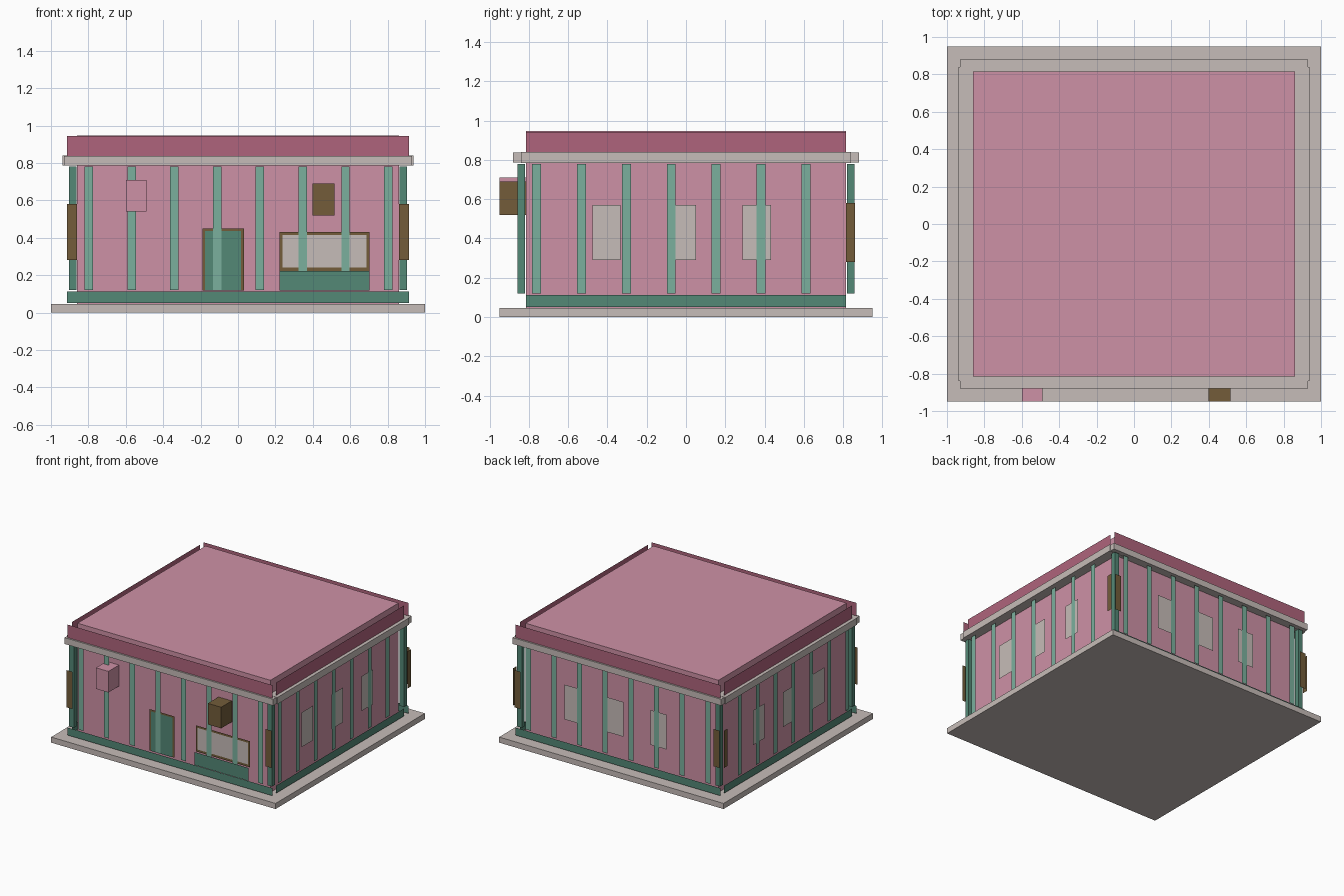
import bpy
import bmesh

default_cube = bpy.data.objects.get("Cube")
if default_cube:
    bpy.data.objects.remove(default_cube, do_unlink=True)


def material(name, rgb):
    # sRGB bytes to linear colour
    lin = [((c / 255 + 0.055) / 1.055) ** 2.4 for c in rgb]
    mat = bpy.data.materials.new(name)
    mat.use_nodes = True
    mat.diffuse_color = (*lin, 1)
    mat.node_tree.nodes["Principled BSDF"].inputs["Base Color"].default_value = (*lin, 1)
    return mat


PINK = material("wall pink", (206, 145, 166))
ROSE = material("dark rose", (175, 100, 124))
STONE = material("warm grey", (198, 188, 184))
LIGHT_GREEN = material("light green", (123, 176, 157))
GREEN = material("dark green", (84, 136, 118))
BROWN = material("brown", (115, 92, 58))


def finish(name, bm, mat):
    mesh = bpy.data.meshes.new(name)
    bm.to_mesh(mesh)
    bm.free()
    mesh.materials.append(mat)
    obj = bpy.data.objects.new(name, mesh)
    bpy.context.collection.objects.link(obj)


def box(name, xs, ys, zs, mat):
    bm = bmesh.new()
    bmesh.ops.create_cube(bm, size=1)
    for v in bm.verts:
        for axis, span in enumerate((xs, ys, zs)):
            v.co[axis] = span[0] if v.co[axis] < 0 else span[1]
    finish(name, bm, mat)


def panel(name, side, along, zs, face, mat):
    """Thin sheet on one side; along runs in x (front, back) or y (left, right)."""
    out = -face if side in ("front", "right") else face
    corners = [(along[0], zs[0]), (along[1], zs[0]), (along[1], zs[1]), (along[0], zs[1])]
    if side in ("back", "right"):
        corners.reverse()
    bm = bmesh.new()
    bm.faces.new([bm.verts.new((a, out, z) if side in ("front", "back") else (out, a, z))
                  for a, z in corners])
    finish(f"{side}_{name}", bm, mat)


def centred(c, width):
    return (c - width / 2, c + width / 2)


# Ground slab and building body up to the flat roof
box("ground_slab", (-1, 1), (-0.95, 0.95), (0, 0.045), STONE)
box("building_body", (-0.86, 0.86), (-0.815, 0.815), (0.045, 0.948), PINK)

# Cornice beams
for sign, x_side, y_side in ((-1, "right", "front"), (1, "left", "back")):
    box(f"{x_side}_cornice", sorted((sign * 0.8, sign * 0.938)), (-0.84, 0.84),
        (0.785, 0.84), STONE)
    box(f"{y_side}_cornice", (-0.93, 0.93), sorted((sign * 0.76, sign * 0.88)),
        (0.787, 0.838), STONE)

# Trim, parapet and pilasters on every side
for side in ("front", "back", "left", "right"):
    end_wall = side in ("left", "right")
    face = 0.905 if end_wall else 0.861
    half = 0.815 if end_wall else 0.913
    panel("base_trim", side, (-half, half), (0.052, 0.113), face + 0.006, GREEN)
    panel("parapet", side, (-half, half), (0.838, 0.943), face + 0.006, ROSE)
    start, count = (-0.761, 7) if end_wall else (-0.797, 8)
    for i in range(count):
        panel(f"pilaster_{i + 1}", side, centred(start + i * 0.2286, 0.045),
              (0.12, 0.78), face, LIGHT_GREEN)

# Plain windows on the back and both ends
for side, middle, face in (("left", -0.022, 0.9), ("right", -0.022, 0.9),
                           ("back", 0.03, 0.856)):
    for i in (-1, 0, 1):
        panel(f"window_{i + 2}", side, centred(middle + i * 0.383, 0.144),
              (0.29, 0.57), face, STONE)

# Corner posts with brown panels
for sx, x_name in ((-1, "right"), (1, "left")):
    for sy, y_name in ((-1, "front"), (1, "back")):
        xs = sorted((sx * 0.863, sx * 0.904))
        ys = sorted((sy * 0.82, sy * 0.857))
        box(f"{y_name}_{x_name}_corner_post", xs, ys, (0.12, 0.78), GREEN)
        panel(f"{x_name}_corner_panel", y_name, sorted((sx * 0.861, sx * 0.913)),
              (0.28, 0.58), 0.878, BROWN)
    panel("corner_panel", x_name, (0.815, 0.861), (0.28, 0.58), 0.94, BROWN)

# Front door
panel("door_frame", "front", (-0.191, 0.032), (0.118, 0.45), 0.854, BROWN)
panel("door", "front", (-0.176, 0.017), (0.118, 0.437), 0.857, GREEN)

# Shop window above its counter
panel("shop_window_frame", "front", (0.222, 0.703), (0.22, 0.43), 0.854, BROWN)
panel("shop_window", "front", (0.237, 0.688), (0.24, 0.415), 0.857, STONE)
panel("counter", "front", (0.222, 0.703), (0.118, 0.222), 0.873, GREEN)

# Projecting boxes on the facade
box("pink_facade_box", (-0.6, -0.49), (-0.95, -0.815), (0.54, 0.71), PINK)
box("brown_facade_box", (0.397, 0.515), (-0.95, -0.815), (0.52, 0.69), BROWN)
